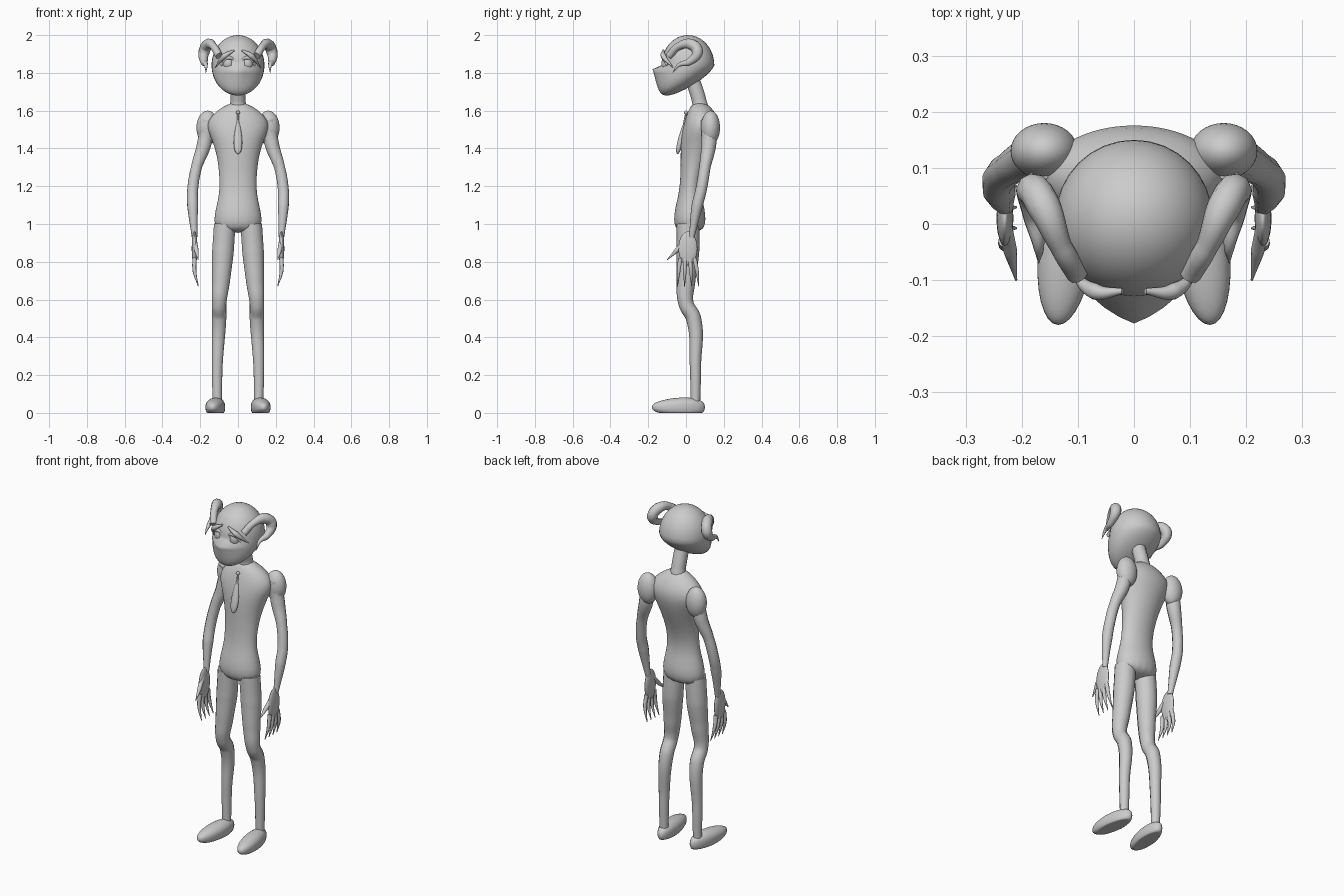
import bpy, bmesh, math

cube = bpy.data.objects.get("Cube")
if cube:
    bpy.data.objects.remove(cube)

shade = (0.6, 0.6, 0.6, 1)
grey = bpy.data.materials.new("plain grey")
grey.use_nodes = True
grey.diffuse_color = shade
grey.node_tree.nodes["Principled BSDF"].inputs["Base Color"].default_value = shade


def finish(part, name, mirror):
    """Name, colour and smooth a part, and mirror it if it is one of a pair."""
    part.name = name
    part.data.materials.clear()
    part.data.materials.append(grey)
    for face in part.data.polygons:
        face.use_smooth = True
    if mirror:
        modifier = part.modifiers.new("other_side", 'MIRROR')
        modifier.use_mirror_merge = False


def ball(name, centre, size, rule=lambda x, y, z: (x, y, z), mirror=True):
    """Ellipsoid whose unit sphere is first reshaped by a rule."""
    bpy.ops.mesh.primitive_uv_sphere_add(segments=32, ring_count=24, location=(0, 0, 0))
    part = bpy.context.object
    for vertex in part.data.vertices:
        shaped = rule(*vertex.co)
        vertex.co = [c + s * value for c, s, value in zip(centre, size, shaped)]
    finish(part, name, mirror)


def tube(name, points, mirror=True):
    """Smooth tapered tube through points of x, y, z and radius."""
    curve = bpy.data.curves.new(name, 'CURVE')
    curve.dimensions = '3D'
    curve.bevel_depth = 1
    curve.bevel_resolution = 3
    curve.use_fill_caps = True
    spline = curve.splines.new('BEZIER')
    spline.bezier_points.add(len(points) - 1)
    for knot, (x, y, z, radius) in zip(spline.bezier_points, points):
        knot.co = (x, y, z)
        knot.radius = radius
        knot.handle_left_type = knot.handle_right_type = 'AUTO'
    part = bpy.data.objects.new(name, curve)
    bpy.context.collection.objects.link(part)
    bpy.ops.object.select_all(action='DESELECT')
    part.select_set(True)
    bpy.context.view_layer.objects.active = part
    bpy.ops.object.convert(target='MESH')
    finish(bpy.context.view_layer.objects.active, name, mirror)


def stack(name, bottom, step, rings, sides=16):
    """Evenly spaced oval rings (centre y, half depth, half width), skinned and smoothed."""
    bm = bmesh.new()
    loops = []
    for level, (middle, depth, width) in enumerate(rings):
        turns = [math.tau * side / sides for side in range(sides)]
        loops.append([bm.verts.new((width * math.cos(turn), middle + depth * math.sin(turn),
                                    bottom + level * step)) for turn in turns])
    for lower, upper in zip(loops, loops[1:]):
        for side in range(sides):
            bm.faces.new((lower[side - 1], lower[side], upper[side], upper[side - 1]))
    bm.faces.new(loops[0])
    bm.faces.new(loops[-1])
    bmesh.ops.recalc_face_normals(bm, faces=bm.faces)
    mesh = bpy.data.meshes.new(name)
    bm.to_mesh(mesh)
    bm.free()
    part = bpy.data.objects.new(name, mesh)
    bpy.context.collection.objects.link(part)
    finish(part, name, mirror=False)
    smooth = part.modifiers.new("smooth", 'SUBSURF')
    smooth.levels = smooth.render_levels = 2


def head_shape(x, y, z):
    """Lower half slides forward into the jaw; a pointed muzzle cover stands out in front."""
    low = max(0, -z)
    front = y < 0 and z < -0.1
    muzzle = 0.4 * (1 - abs(x)) * (1 + z) if front else 0
    return x, y * (1 - 0.3 * low) - 0.8 * low ** 1.5 - muzzle, z


def shoe_shape(x, y, z):
    """Flat sole, toes turned out, top rising towards the heel."""
    top = math.copysign(abs(z) ** 0.8, z) * (1 + 0.2 * y)
    return x - 0.3 * y, y, max(top, -0.6)


def drop_shape(x, y, z):
    """Narrow above, full below, leaning out at the foot."""
    taper = 0.7 - 0.3 * z
    return x * taper, y * taper + z, z


# Torso, from hips to collar, and neck
stack("torso", 0.95, 0.1, [
    (0.02, 0.08, 0.13), (0.02, 0.09, 0.13), (0.02, 0.06, 0.1), (0.03, 0.06, 0.1),
    (0.05, 0.08, 0.11), (0.07, 0.1, 0.14), (0.09, 0.1, 0.19), (0.07, 0.04, 0.04)])
tube("neck", [(0, 0.08, 1.58, 0.05), (0, 0.07, 1.65, 0.04), (0, 0.04, 1.75, 0.04)],
     mirror=False)

# Head and face
ball("head", (0, 0.01, 1.84), (0.14, 0.14, 0.16), head_shape, mirror=False)
ball("eye", (0.05, -0.1, 1.85), (0.03, 0.03, 0.04))
tube("eyelid", [(0.02, -0.12, 1.87, 0.005), (0.05, -0.12, 1.88, 0.01),
                (0.09, -0.1, 1.84, 0.005)])
tube("eyebrow", [(0.02, -0.12, 1.92, 0.005), (0.07, -0.12, 1.89, 0.015),
                 (0.12, -0.07, 1.83, 0.002)])

# Curled horns
tube("horn", [
    (0.1, -0.09, 1.89, 0.02), (0.13, -0.04, 1.94, 0.02), (0.16, 0.03, 1.95, 0.03),
    (0.18, 0.06, 1.91, 0.03), (0.18, 0.02, 1.86, 0.02), (0.17, -0.04, 1.84, 0.01),
    (0.17, -0.07, 1.8, 0.001)])

# Shoulders and arms
ball("shoulder", (0.16, 0.13, 1.51), (0.06, 0.05, 0.09))
tube("arm", [
    (0.16, 0.12, 1.55, 0.04), (0.18, 0.12, 1.42, 0.04), (0.22, 0.1, 1.3, 0.03),
    (0.24, 0.08, 1.18, 0.03), (0.24, 0.06, 1.1, 0.03), (0.23, 0.03, 0.93, 0.015)])

# Hands
ball("palm", (0.23, 0.01, 0.87), (0.015, 0.05, 0.09))
for finger in range(4):
    y = 0.025 * finger - 0.03
    tube("finger", [(0.23, y, 0.82, 0.012), (0.23, y * 1.3, 0.75, 0.01),
                    (0.21, y * 1.5, 0.67, 0.002)])
tube("thumb", [(0.23, 0, 0.92, 0.012), (0.22, -0.05, 0.86, 0.012),
               (0.21, -0.1, 0.81, 0.002)])

# Legs and shoes
tube("leg", [
    (0.07, 0.01, 1, 0.06), (0.08, 0.01, 0.85, 0.06), (0.09, 0, 0.7, 0.05),
    (0.1, 0, 0.58, 0.04), (0.1, 0.04, 0.5, 0.04), (0.11, 0.05, 0.25, 0.03),
    (0.11, 0.05, 0.05, 0.025)])
ball("shoe", (0.12, -0.04, 0.03), (0.05, 0.14, 0.05), shoe_shape)

# Pendant: bead, cord and long drop
ball("pendant_bead", (0, 0, 1.59), (0.01, 0.01, 0.01), mirror=False)
tube("pendant_cord", [(0, 0, 1.59, 0.004), (0, -0.01, 1.53, 0.006)], mirror=False)
ball("pendant_drop", (0, -0.025, 1.46), (0.03, 0.02, 0.09), drop_shape, mirror=False)
